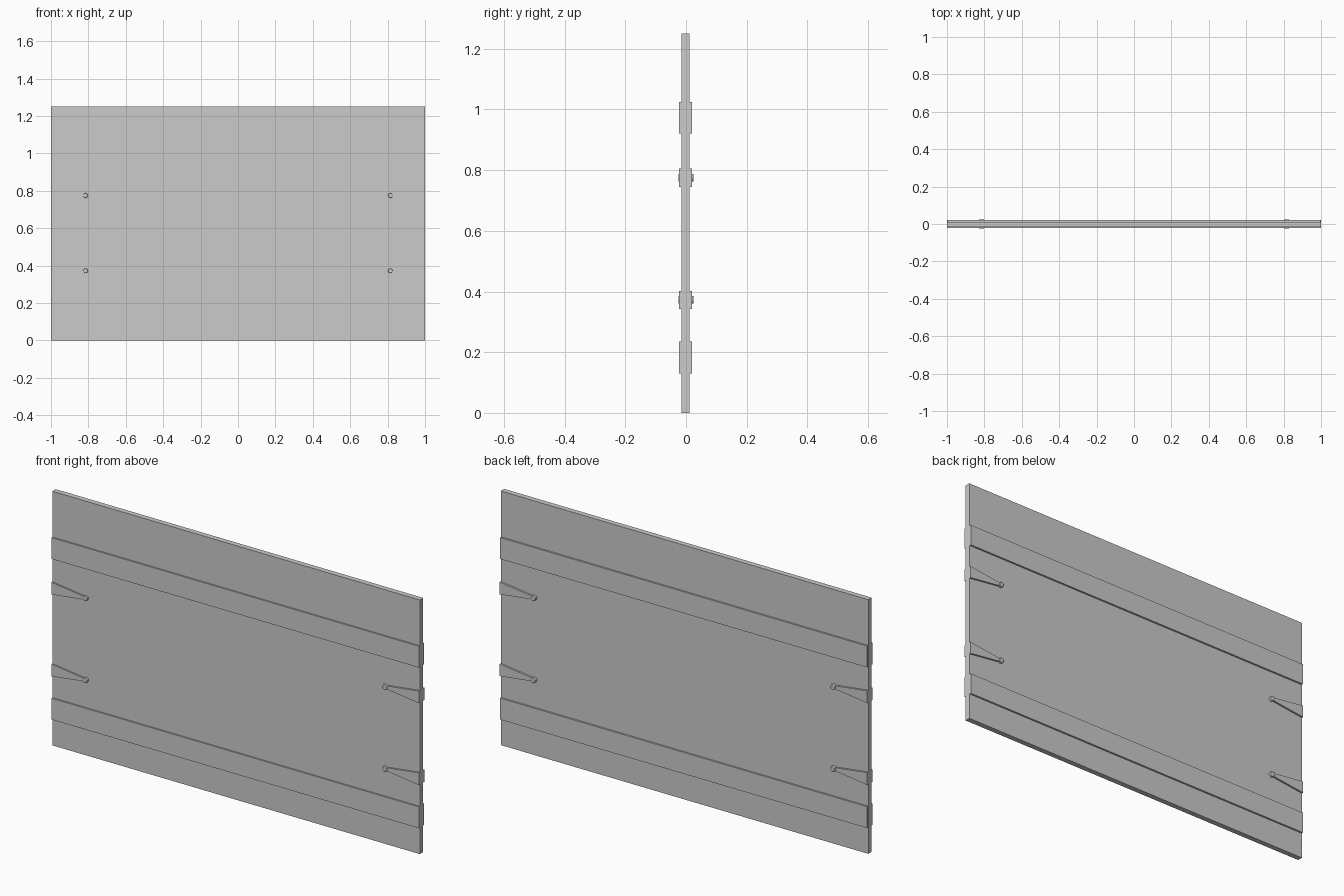
import bpy, bmesh
from mathutils import Vector

if "Cube" in bpy.data.objects:
    bpy.data.objects.remove(bpy.data.objects["Cube"])

YF, YB = -0.015, 0.0115          # panel front and back
W, H = 1.0, 1.25


def finish(name, bm):
    bmesh.ops.recalc_face_normals(bm, faces=bm.faces)
    me = bpy.data.meshes.new(name)
    bm.to_mesh(me)
    bm.free()
    ob = bpy.data.objects.new(name, me)
    bpy.context.collection.objects.link(ob)
    return ob


def add_box(bm, x0, x1, y0, y1, z0, z1):
    m = bmesh.ops.create_cube(bm, size=1)
    for v in m["verts"]:
        v.co = Vector((x1 if v.co.x > 0 else x0,
                       y1 if v.co.y > 0 else y0,
                       z1 if v.co.z > 0 else z0))


# panel: flush cracked pieces, one per seed point
seeds = [(-.62, .38), (-.48, .74), (-.78, .98), (-.97, .45), (-.5, 1.16),
         (-.22, .93), (-.14, .58), (-.08, .30), (.10, .72), (.16, .40),
         (.02, 1.1), (.36, 1.12), (.40, .84), (.42, .50), (.70, 1.05),
         (.72, .72), (.62, .36), (.90, .50), (.93, .22), (.93, .92),
         (.35, .12), (.75, .08), (-.25, .08), (-.6, .02), (-.93, .12)]
pts = [Vector((x, 0, z)) for x, z in seeds]
for i, p in enumerate(pts):
    bm = bmesh.new()
    add_box(bm, -W, W, YF, YB, 0, H)
    for q in pts:
        if q is p:
            continue
        res = bmesh.ops.bisect_plane(bm, geom=bm.verts[:] + bm.edges[:] + bm.faces[:],
                                     plane_co=(p + q) / 2, plane_no=q - p,
                                     clear_outer=True)
        cut = [e for e in res["geom_cut"] if isinstance(e, bmesh.types.BMEdge)]
        if cut:
            bmesh.ops.holes_fill(bm, edges=cut, sides=0)
    finish(f"panel_piece_{i + 1}", bm)

# horizontal rails on both faces
for label, z0, z1 in (("lower", .13, .235), ("upper", .92, 1.025)):
    bm = bmesh.new()
    add_box(bm, -W, W, -.0225, YF, z0, z1)
    finish(label + "_front_rail", bm)
    bm = bmesh.new()
    add_box(bm, -.998, .998, YB, .0205, z0, z1)
    finish(label + "_back_rail", bm)

# tapered straps running in from both ends, each with a through rivet
for label, z in (("lower", .3725), ("upper", .775)):
    for side, s in (("left", -1), ("right", 1)):
        bm = bmesh.new()
        outline = [(1.0, -.03), (1.0, .03), (.815, .007), (.815, -.007)]
        f = bm.faces.new([bm.verts.new((s * x, -.0225, z + dz)) for x, dz in outline])
        ext = bmesh.ops.extrude_face_region(bm, geom=[f])["geom"]
        bmesh.ops.translate(bm, vec=(0, .043, 0),
                            verts=[v for v in ext if isinstance(v, bmesh.types.BMVert)])
        finish(f"{label}_{side}_strap", bm)

        bpy.ops.mesh.primitive_cylinder_add(vertices=16, radius=.0125, depth=.05,
                                            location=(s * .815, 0, z),
                                            rotation=(1.570796, 0, 0))
        rivet = bpy.context.object
        rivet.name = f"{label}_{side}_rivet"
        b = rivet.modifiers.new("soft_rim", "BEVEL")
        b.width, b.segments = .002, 2
        bpy.ops.object.shade_smooth_by_angle()
